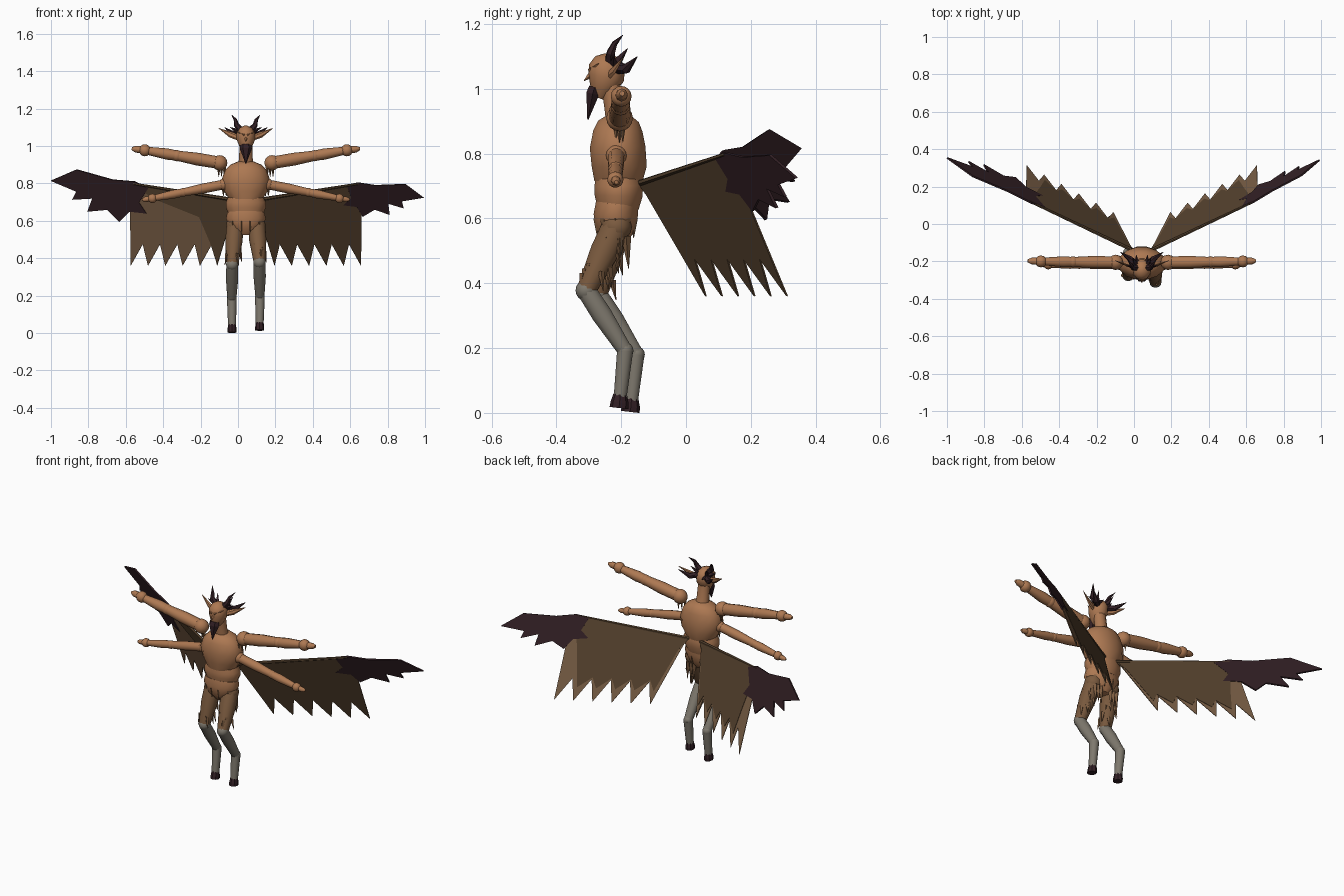
import bpy, bmesh, math, random
from mathutils import Vector

random.seed(4)
cube = bpy.data.objects.get("Cube")
if cube:
    bpy.data.objects.remove(cube)

CX = 0.042  # body centre line


def material(name, *rgb):
    m = bpy.data.materials.new(name)
    m.use_nodes = True
    m.diffuse_color = (*rgb, 1)
    m.node_tree.nodes["Principled BSDF"].inputs["Base Color"].default_value = (*rgb, 1)
    return m


SKIN = material("tan skin", 0.42, 0.19, 0.085)
FUR = material("brown fur", 0.2, 0.105, 0.05)
SHIN = material("grey shin", 0.21, 0.19, 0.155)
HORN = material("dark horn", 0.032, 0.014, 0.018)
FEATHER = material("light feather", 0.19, 0.112, 0.06)
COVERT = material("dark feather", 0.095, 0.056, 0.028)


def finish(name, bm, mat, smooth=True):
    bmesh.ops.recalc_face_normals(bm, faces=bm.faces)
    me = bpy.data.meshes.new(name)
    bm.to_mesh(me)
    bm.free()
    me.materials.append(mat)
    ob = bpy.data.objects.new(name, me)
    bpy.context.collection.objects.link(ob)
    if smooth:
        bpy.ops.object.select_all(action='DESELECT')
        ob.select_set(True)
        bpy.context.view_layer.objects.active = ob
        bpy.ops.object.shade_smooth_by_angle(angle=math.radians(45))
    return ob


def tube(name, points, radii, mat, sides=10, smooth=True):
    """Rings of given radius (or x/y radius pair) lofted along a path."""
    bm = bmesh.new()
    pts = [Vector(p) for p in points]
    rings = []
    for i, p in enumerate(pts):
        d = (pts[min(i + 1, len(pts) - 1)] - pts[max(i - 1, 0)]).normalized()
        ref = Vector((0, 1, 0)) if abs(d.y) < 0.95 else Vector((0, 0, 1))
        u = ref.cross(d).normalized()
        v = d.cross(u)
        a, b = radii[i] if isinstance(radii[i], tuple) else (radii[i], radii[i])
        rings.append([bm.verts.new(p + u * a * math.cos(t) + v * b * math.sin(t))
                      for t in (math.tau * k / sides for k in range(sides))])
    for r, q in zip(rings, rings[1:]):
        for k in range(sides):
            j = (k + 1) % sides
            bm.faces.new((r[k], r[j], q[j], q[k]))
    bm.faces.new(rings[0])
    bm.faces.new(rings[-1])
    return finish(name, bm, mat, smooth)


def loft(name, rows, mat, sides=14):
    """Upright body part from rows of height, y centre, x radius, y radius."""
    return tube(name, [(CX, y, z) for z, y, a, b in rows],
                [(a, b) for z, y, a, b in rows], mat, sides)


def ball(name, p, r, mat):
    bm = bmesh.new()
    bmesh.ops.create_uvsphere(bm, u_segments=12, v_segments=8, radius=r)
    bmesh.ops.translate(bm, verts=bm.verts, vec=Vector(p))
    return finish(name, bm, mat)


def spike(name, p, q, r, mat, sides=4):
    return tube(name, [p, q], [r, 0.001], mat, sides, False)


# Trunk, neck and head
loft("chest", [(0.71, -0.21, 0.085, 0.075), (0.76, -0.206, 0.118, 0.087),
               (0.82, -0.211, 0.129, 0.088), (0.87, -0.21, 0.112, 0.078),
               (0.9, -0.208, 0.083, 0.064), (0.918, -0.208, 0.04, 0.038)], SKIN)
loft("belly", [(0.63, -0.21, 0.09, 0.065), (0.67, -0.208, 0.107, 0.076),
               (0.7, -0.208, 0.107, 0.077), (0.735, -0.21, 0.09, 0.07)], SKIN)
loft("pelvis", [(0.525, -0.215, 0.035, 0.035), (0.56, -0.217, 0.08, 0.06),
                (0.61, -0.217, 0.107, 0.07), (0.645, -0.213, 0.1, 0.067)], SKIN)
loft("neck", [(0.89, -0.212, 0.042, 0.036), (0.94, -0.222, 0.036, 0.031),
              (1.01, -0.232, 0.034, 0.031)], SKIN, 10)
loft("head", [(0.972, -0.27, 0.014, 0.018), (0.998, -0.26, 0.034, 0.038),
              (1.035, -0.247, 0.05, 0.056), (1.07, -0.243, 0.05, 0.056),
              (1.096, -0.24, 0.034, 0.04), (1.108, -0.238, 0.01, 0.012)], SKIN, 12)
spike("nose", (CX, -0.285, 1.05), (CX, -0.315, 1.025), 0.014, SKIN)
tube("beard", [(CX, -0.282, 1.005), (CX, -0.288, 0.985), (CX, -0.303, 0.905)],
     [(0.03, 0.02), (0.032, 0.023), 0.002], HORN, 6, False)

for s, side in ((1, "left"), (-1, "right")):
    def P(d, y, z):
        return (CX + s * d, y, z)

    # Face, ears and horns
    spike(side + "_brow", P(0.006, -0.295, 1.058), P(0.05, -0.27, 1.078), 0.01, SKIN)
    tube(side + "_ear", [P(0.04, -0.235, 1.045), P(0.08, -0.22, 1.06), P(0.145, -0.195, 1.095)],
         [(0.015, 0.008), (0.016, 0.006), 0.001], SKIN, 6, False)
    tube(side + "_front_horn", [P(0.022, -0.235, 1.08), P(0.05, -0.232, 1.112),
                                P(0.056, -0.22, 1.14), P(0.076, -0.195, 1.166)],
         [0.019, 0.014, 0.009, 0.001], HORN, 6, False)
    tube(side + "_back_horn", [P(0.025, -0.22, 1.065), P(0.065, -0.185, 1.062), P(0.115, -0.15, 1.1)],
         [0.02, 0.016, 0.001], HORN, 6, False)
    for j, (d, y, z) in enumerate(((0.05, -0.18, 1.125), (0.085, -0.225, 1.1), (0.03, -0.165, 1.07))):
        spike(f"{side}_crown_spike_{j}", P(0.026, -0.222, 1.07), P(d, y, z), 0.018, HORN)

    # Two pairs of arms: shoulder, elbow and hand along one line
    for level, a, b, k in (("upper", P(0.14, -0.205, 0.91), P(0.54, -0.2, 0.977), 1.0),
                           ("lower", P(0.115, -0.215, 0.795), P(0.5, -0.218, 0.72), 0.78)):
        n = side + "_" + level
        a, b = Vector(a), Vector(b)
        mid = a.lerp(b, 0.57)
        ball(n + "_shoulder", a, 0.041 * k, SKIN)
        tube(n + "_upper_arm", [a, a.lerp(b, 0.3), mid], [0.033 * k, 0.034 * k, 0.027 * k], SKIN)
        ball(n + "_elbow", mid, 0.03 * k, SKIN)
        tube(n + "_forearm", [mid, a.lerp(b, 0.7), b], [0.027 * k, 0.03 * k, 0.02 * k], SKIN)
        ball(n + "_hand", b, 0.032 * k, SKIN)
        tip = Vector(P(0.61, -0.197, 0.986)) if level == "upper" else Vector(P(0.555, -0.215, 0.712))
        tube(n + "_fingers", [b, b.lerp(tip, 0.7), tip], [0.02 * k, 0.018 * k, 0.008 * k], SKIN, 8)
        for j in range(3):  # armpit hair
            t = a + Vector((s * (0.015 * j - 0.025), 0.01 * (j - 1), -0.02))
            spike(f"{n}_armpit_tuft_{j}", t, t - Vector((0, 0, 0.055 * k)), 0.01, FUR)

    # Bent hoofed leg; the right one is set a little further back
    back = 0 if s > 0 else 0.035
    low = 0 if s > 0 else -0.012
    hip = Vector(P(0.058, -0.215, 0.575))
    knee = Vector(P(0.073, -0.308 + back, 0.378 + low))
    hock = Vector(P(0.075, -0.188 + back, 0.192 + low))
    ankle = Vector(P(0.074, -0.203 + back, 0.05 + low))
    ball(side + "_hip", hip, 0.048, FUR)
    tube(side + "_thigh", [hip, hip.lerp(knee, 0.4), knee], [0.046, 0.046, 0.031], FUR)
    ball(side + "_knee", knee, 0.033, SHIN)
    tube(side + "_shin", [knee, knee.lerp(hock, 0.4), hock], [0.031, 0.033, 0.024], SHIN)
    ball(side + "_hock", hock, 0.026, SHIN)
    tube(side + "_cannon", [hock, ankle], [0.026, 0.021], SHIN)
    tube(side + "_hoof", [ankle + Vector((0, 0, 0.008)), ankle + Vector((0, -0.002, -0.018)),
                          ankle + Vector((0, -0.004, -0.035))],
         [0.021, (0.024, 0.028), (0.024, 0.029)], HORN, 8, False)

    # Fur tufts on hip and thigh
    for j in range(14):
        t = random.uniform(0, 0.8)
        ang = random.uniform(0, math.tau)
        out = Vector((math.cos(ang), math.sin(ang), 0))
        p = hip.lerp(knee, t) + out * 0.036
        spike(f"{side}_thigh_tuft_{j}", p, p + out * 0.012 - Vector((0, 0, 0.06)), 0.011, FUR)
    for j in range(3):
        p = hip + Vector((s * (0.02 * j - 0.025), 0.03, -0.03))
        spike(f"{side}_rump_tuft_{j}", p, p + Vector((0, 0.008, -0.1)), 0.016, FUR)
    for j in range(5):
        ang = math.radians(-75 + 37 * j)
        p = P(0.09 * math.cos(ang), -0.217 + 0.058 * math.sin(ang), 0.6)
        spike(f"{side}_waist_tuft_{j}", p, Vector(p) - Vector((0, 0, 0.06)), 0.013, FUR)

    # Wing layers are plates stacked along one slanted plane
    def lead(d):
        return 0.71 + 0.16 * (d - 0.05)

    def plate(name, outline, thick, mat, shift=0.0):
        bm = bmesh.new()
        bm.faces.new([bm.verts.new(P(d, shift - 0.14 + 0.475 * (d - 0.05) + 0.42 * (lead(d) - z), z))
                      for d, z in outline])
        ob = finish(name, bm, mat, False)
        mod = ob.modifiers.new("thickness", 'SOLIDIFY')
        mod.thickness = thick
        mod.offset = 0

    def zigzag(tips, tip_z, notch_z):
        edge = []
        for d in tips:
            edge += [(d, tip_z), (d + 0.028, notch_z)]
        return edge[:-1]

    tips = [0.153 + 0.0925 * i for i in range(6)]
    root = [(0.6, lead(0.6)), (0.04, lead(0.04)), (0.06, 0.67)]
    feathers = [(0.62, lead(0.62))] + root[1:] + zigzag(tips, 0.36, 0.475)
    plate(side + "_wing_feathers", feathers, 0.003, FEATHER)
    plate(side + "_wing_back_coverts", root[:2] + [(0.075, 0.65)]
          + zigzag([d - 0.004 for d in tips[:-1]], 0.43, 0.485) + [(0.545, 0.56)],
          0.002, COVERT, 0.003)
    # The front coverts cover the left wing fully, the right only near the root
    front = feathers if s > 0 else root + [(0.153, 0.365), (0.19, 0.48), (0.25, 0.62), (0.5, 0.72)]
    plate(side + "_wing_front_coverts", front, 0.002, COVERT, -0.003)
    tube(side + "_wing_bone", [P(0.03, -0.15, 0.707), P(0.6, 0.12, lead(0.6))],
         [0.01, 0.006], COVERT, 6)

    # Dark wing tip; the left one is smaller and droops
    shape = [(0.52, 0.775), (0.595, 0.81), (0.713, 0.82), (0.905, 0.874), (1.042, 0.815),
             (0.905, 0.757), (0.927, 0.714), (0.82, 0.72), (0.846, 0.65), (0.74, 0.66),
             (0.675, 0.596), (0.62, 0.65), (0.53, 0.64), (0.57, 0.7)]
    turn, size = (math.radians(-13.5), 0.8) if s > 0 else (0, 1)
    c, w = math.cos(turn) * size, math.sin(turn) * size
    plate(side + "_wing_tip", [(0.6 + (d - 0.6) * c - (z - 0.78) * w,
                                0.78 + (d - 0.6) * w + (z - 0.78) * c) for d, z in shape],
          0.009, HORN)
